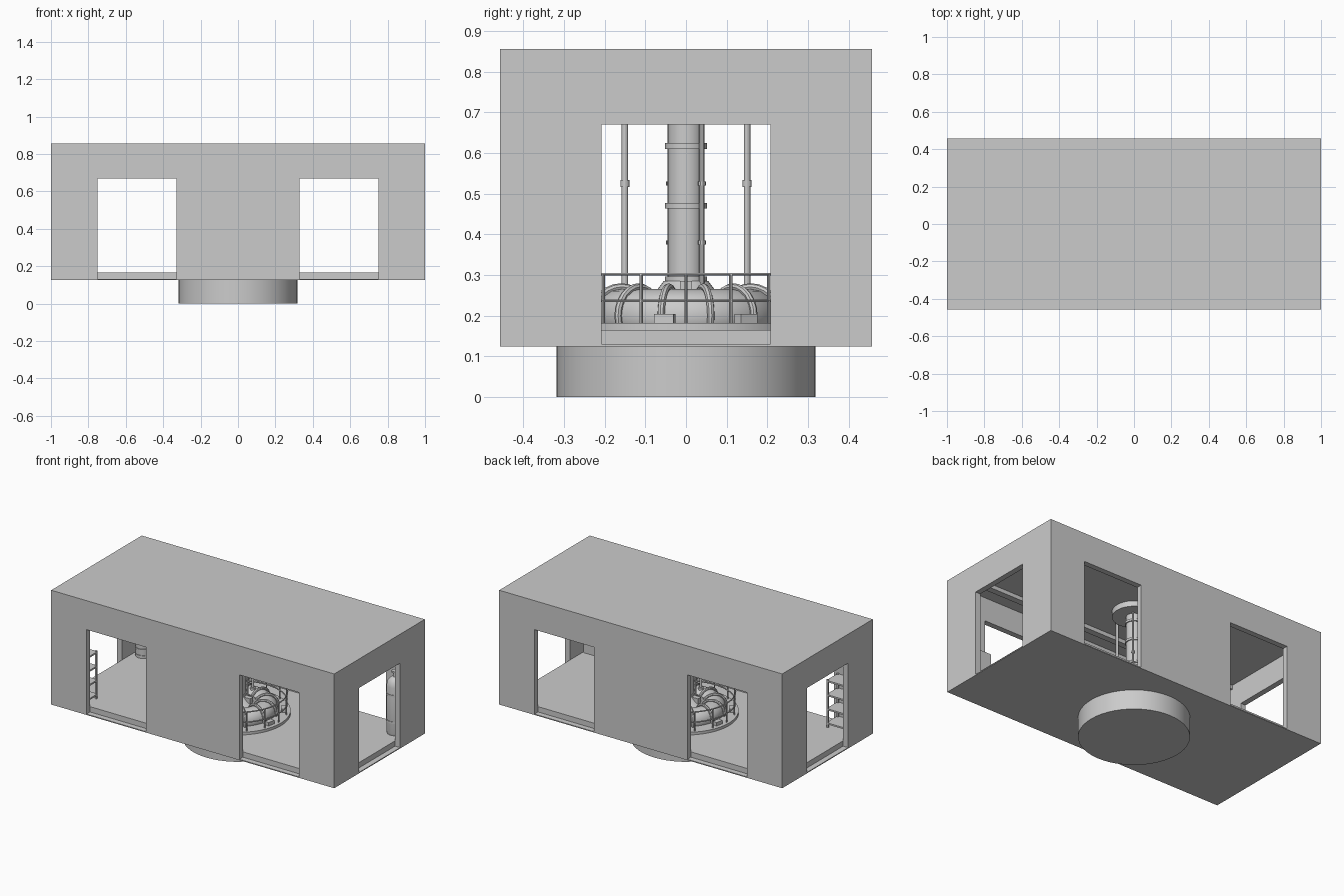
import bpy, math
from mathutils import Vector

if "Cube" in bpy.data.objects:
    bpy.data.objects.remove(bpy.data.objects["Cube"])

FLOOR = 0.165


def smooth(ob):
    bpy.ops.object.select_all(action='DESELECT')
    ob.select_set(True)
    bpy.context.view_layer.objects.active = ob
    bpy.ops.object.shade_smooth_by_angle()


def box(name, x0, x1, y0, y1, z0, z1):
    bpy.ops.mesh.primitive_cube_add(size=1, location=((x0 + x1) / 2, (y0 + y1) / 2, (z0 + z1) / 2))
    ob = bpy.context.object
    ob.name = name
    ob.scale = (x1 - x0, y1 - y0, z1 - z0)
    bpy.ops.object.transform_apply(location=False, rotation=False, scale=True)
    return ob


def cyl(name, x, y, z0, z1, r, n=24):
    bpy.ops.mesh.primitive_cylinder_add(vertices=n, radius=r, depth=z1 - z0, location=(x, y, (z0 + z1) / 2))
    ob = bpy.context.object
    ob.name = name
    smooth(ob)
    return ob


def torus(name, loc, R, r, n=48, m=8, rot=(0, 0, 0)):
    bpy.ops.mesh.primitive_torus_add(location=loc, rotation=rot, major_radius=R, minor_radius=r,
                                     major_segments=n, minor_segments=m)
    ob = bpy.context.object
    ob.name = name
    smooth(ob)
    return ob


def lathe(name, x, y, profile, n=24):
    verts = [(r * math.cos(2 * math.pi * i / n), r * math.sin(2 * math.pi * i / n), z)
             for r, z in profile for i in range(n)]
    faces = [(k * n + i, k * n + (i + 1) % n, (k + 1) * n + (i + 1) % n, (k + 1) * n + i)
             for k in range(len(profile) - 1) for i in range(n)]
    last = (len(profile) - 1) * n
    faces += [tuple(reversed(range(n))), tuple(range(last, last + n))]
    me = bpy.data.meshes.new(name)
    me.from_pydata(verts, [], faces)
    ob = bpy.data.objects.new(name, me)
    bpy.context.collection.objects.link(ob)
    ob.location = (x, y, 0)
    smooth(ob)
    return ob


# Building shell: hollow block with six openings; floor is raised behind each sill
shell = box("building_shell", -1, 1, -0.457, 0.457, 0.125, 0.855)
cutters = [box("cavity_cutter", -0.965, 0.965, -0.422, 0.422, FLOOR, 0.82)]
for s in (-1, 1):
    for t in (-1, 1):
        xs = sorted((s * 0.33, s * 0.75))
        ys = sorted((t * 0.422, t * 0.6))
        cutters.append(box("window_cutter", *xs, *ys, 0.131, 0.67))
    xs = sorted((s * 0.965, s * 1.2))
    cutters.append(box("doorway_cutter", *xs, -0.207, 0.207, 0.131, 0.67))
for c in cutters:
    m = shell.modifiers.new("cut", 'BOOLEAN')
    m.operation = 'DIFFERENCE'
    m.solver = 'EXACT'
    m.object = c
    bpy.context.view_layer.objects.active = shell
    bpy.ops.object.modifier_apply(modifier=m.name)
    bpy.data.objects.remove(c)

# Round pedestal under the building
cyl("pedestal", 0, 0, 0, 0.126, 0.318, 48)

# Ceiling beams
for y in (-0.3, 0.3):
    box("ceiling_beam", -0.965, 0.965, y - 0.02, y + 0.02, 0.795, 0.822)

# Reactor platform and ring vessel
cyl("reactor_platform", 0, 0, FLOOR - 0.002, 0.182, 0.305, 48)
torus("ring_vessel", (0, 0, 0.2), 0.165, 0.066, 48, 16)
lathe("hub", 0, 0, [(0.11, 0.18), (0.11, 0.24), (0.07, 0.265), (0.055, 0.285)], 32)
for i in range(12):
    a = math.radians(15 + 30 * i)
    d = Vector((math.cos(a), math.sin(a), 0))
    torus("vessel_coil", (d.x * 0.165, d.y * 0.165, 0.2), 0.071, 0.009, 24, 8, (math.pi / 2, 0, a))

# Small control boxes and hub junctions around the vessel
for i in range(8):
    a = math.radians(22.5 / 2 + 45 * i)
    for sgn in (-1, 1):
        b = a + sgn * math.radians(11.25) if i % 2 else a - sgn * 2 * a if i == 0 else None
        if b is None or i % 2:
            continue
        for side in (0, math.pi):
            ob = box("control_box", -0.015, 0.015, -0.024, 0.024, 0.181, 0.204)
            ob.location.x, ob.location.y = 0.265 * math.cos(b + side), 0.265 * math.sin(b + side)
            ob.rotation_euler.z = b + side
for s in (-1, 1):
    box("hub_junction", s * 0.075 - 0.02, s * 0.075 + 0.02, -0.015, 0.015, 0.25, 0.285)

# Guard rail
for z in (0.302, 0.237):
    torus("guard_rail", (0, 0, z), 0.287, 0.004, 64, 6)
for i in range(16):
    a = math.pi * i / 8
    cyl("rail_post", 0.287 * math.cos(a), 0.287 * math.sin(a), FLOOR, 0.302, 0.004, 8)

# Central column with bands, ceiling flange and conduit
cyl("column", 0, 0, 0.26, 0.82, 0.045, 32)
for z in (0.29, 0.47, 0.617, 0.74):
    cyl("column_band", 0, 0, z - 0.007, z + 0.007, 0.052, 32)
cyl("ceiling_flange", 0, 0, 0.785, 0.822, 0.125, 32)
for s in (-1, 1):
    cyl("conduit", s * 0.04, s * 0.039, 0.25, 0.8, 0.007, 10)
    for z in (0.38, 0.525):
        cyl("conduit_clamp", s * 0.04, s * 0.039, z - 0.005, z + 0.005, 0.01, 10)
    # Feed pipes beside the column
    cyl("feed_pipe", 0, s * 0.15, 0.25, 0.82, 0.008, 12)
    cyl("pipe_collar", 0, s * 0.15, 0.517, 0.533, 0.011, 12)
    cyl("pipe_foot", 0, s * 0.15, 0.255, 0.272, 0.016, 12)

# Gas tank and drum in the back corners
lathe("gas_tank", 0.9, 0.3, [(0.046, FLOOR), (0.05, 0.18), (0.05, 0.47), (0.043, 0.5), (0.025, 0.52),
                             (0.013, 0.525), (0.013, 0.55), (0.02, 0.552), (0.02, 0.562)])
for z in (0.25, 0.42):
    cyl("tank_band", 0.9, 0.3, z - 0.006, z + 0.006, 0.053)
cyl("drum", -0.9, 0.33, FLOOR, 0.33, 0.045)
for z in (0.18, 0.22, 0.275, 0.325):
    cyl("drum_rib", -0.9, 0.33, z - 0.005, z + 0.005, 0.049)

# Storage rack in the front left corner
for x in (-0.945, -0.785):
    for y in (-0.41, -0.31):
        box("rack_post", x - 0.006, x + 0.006, y - 0.006, y + 0.006, FLOOR, 0.47)
for z in (0.19, 0.28, 0.37, 0.46):
    box("rack_shelf", -0.951, -0.779, -0.416, -0.304, z - 0.005, z + 0.005)

# Cabinet in the front right corner
box("cabinet", 0.78, 0.96, -0.42, -0.335, FLOOR, 0.4)
